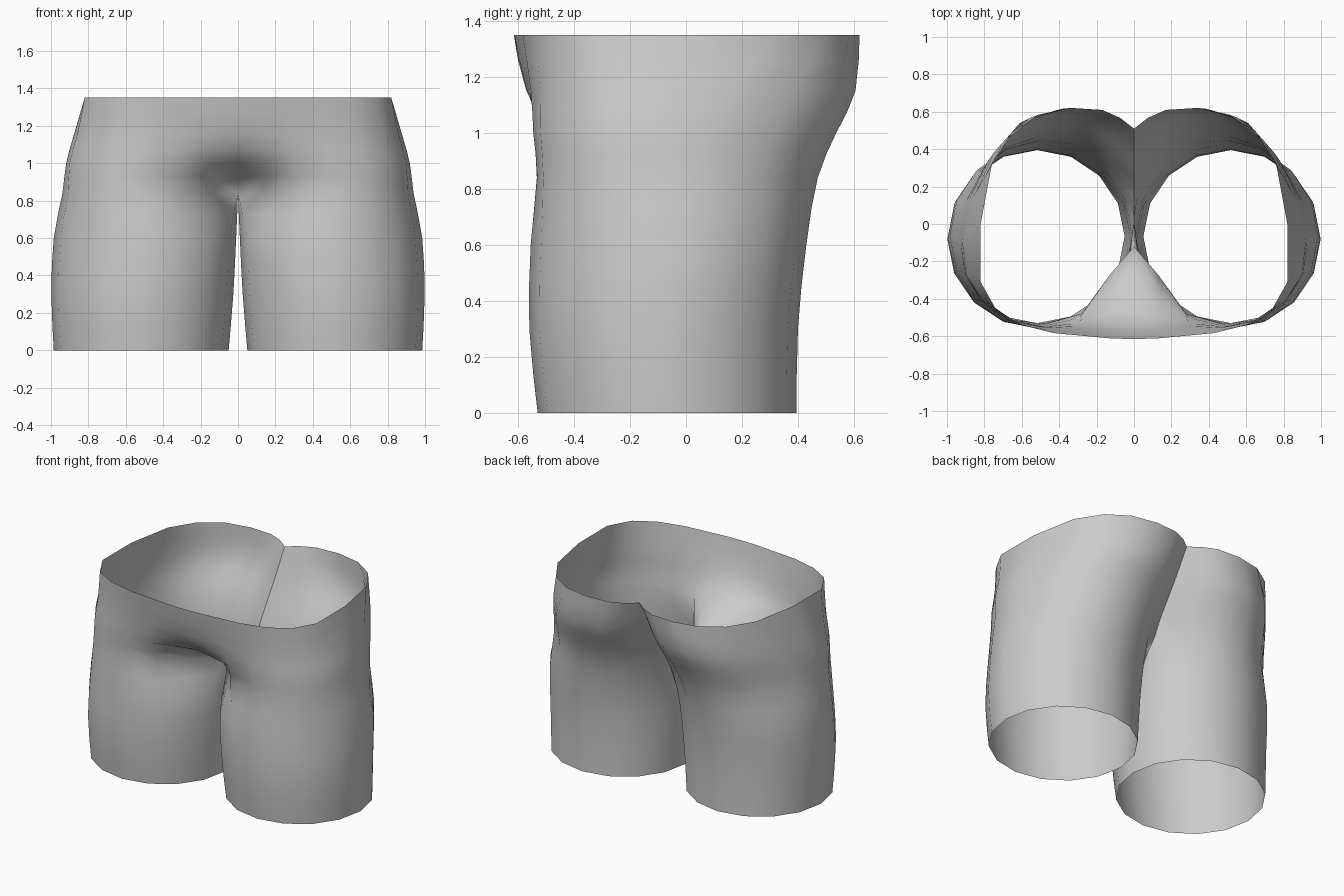
import bpy, bmesh, math
from mathutils import Vector

cube = bpy.data.objects.get("Cube")
if cube:
    bpy.data.objects.remove(cube, do_unlink=True)

SEGMENTS = 16  # sides of one leg tube


def midpoint(a, b, c, d):
    """Smooth halfway point between b and c."""
    return (b * 9 + c * 9 - a - d) / 16


def leg_ring(z, inner, outer, front, back):
    """Closed oval section of the leg, starting at the inner front."""
    cx, cy = (inner + outer) / 2, (front + back) / 2
    rx, ry = (outer - inner) / 2, (back - front) / 2
    ring = []
    for i in range(SEGMENTS):
        a = math.tau * (i + 9) / SEGMENTS
        ring.append(Vector((cx + rx * math.cos(a), cy + ry * math.sin(a), z)))
    return ring


def hip_ring(z, keys):
    """Half section of the body from front centre round to the back cleft."""
    pts = [Vector((x, y, z)) for x, y in keys]
    mirrored = Vector((-pts[1].x, pts[1].y, z))
    ext = [mirrored] + pts + [pts[-1] * 2 - pts[-2]]
    ring = []
    for i in range(len(pts) - 1):
        ring += [pts[i], midpoint(*ext[i:i + 4])]
    ring.append(pts[-1])
    ring.append((pts[0] + pts[-1]) / 2)  # closing point under the crotch
    return ring


# Sections from the leg openings up to the waist
rings = [
    leg_ring(0, .05, .985, -.53, .395),
    leg_ring(.3, .025, .998, -.56, .4),
    leg_ring(.6, .01, .985, -.555, .43),
    hip_ring(.84, [(0, -.12), (.28, -.48), (.68, -.51), (.91, -.26),
                   (.91, .1), (.68, .41), (.3, .46), (0, .2)]),
    hip_ring(1, [(0, -.45), (.3, -.53), (.66, -.52), (.9, -.27),
                 (.88, .12), (.66, .47), (.27, .53), (0, .29)]),
    hip_ring(1.15, [(0, -.57), (.28, -.56), (.64, -.52), (.86, -.28),
                    (.84, .18), (.61, .54), (.24, .6), (0, .39)]),
    hip_ring(1.35, [(0, -.615), (.25, -.6), (.6, -.54), (.82, -.31),
                    (.76, .32), (.51, .585), (.17, .61), (0, .51)]),
]
CROTCH = 6  # row index of the crotch once the rows are doubled

# Insert a smooth row between each pair of sections
rows = []
for i, ring in enumerate(rings):
    rows.append(ring)
    if i + 1 < len(rings):
        below, above = rings[max(i - 1, 0)], rings[min(i + 2, len(rings) - 1)]
        rows.append([midpoint(*p) for p in zip(below, ring, rings[i + 1], above)])

# Skin one half: closed tube below the crotch, open shell above it
bm = bmesh.new()
grid = []
for r, row in enumerate(rows):
    points = row if r <= CROTCH else row[:-1]
    line = []
    for j, p in enumerate(points):
        on_seam = r >= CROTCH and j in (0, SEGMENTS - 2, SEGMENTS - 1)
        line.append(bm.verts.new((0 if on_seam else max(p.x, .002), p.y, p.z)))
    grid.append(line)
for r in range(len(grid) - 1):
    spans = SEGMENTS if r < CROTCH else SEGMENTS - 2
    for j in range(spans):
        k = (j + 1) % SEGMENTS
        bm.faces.new((grid[r][j], grid[r][k], grid[r + 1][k], grid[r + 1][j]))

mesh = bpy.data.meshes.new("lower_body_shell")
bm.to_mesh(mesh)
bm.free()
body = bpy.data.objects.new("lower_body_shell", mesh)
bpy.context.collection.objects.link(body)

# Plain grey surface
grey = bpy.data.materials.new("plain_grey")
grey.use_nodes = True
colour = (.6, .6, .6, 1)
grey.diffuse_color = colour
grey.node_tree.nodes["Principled BSDF"].inputs["Base Color"].default_value = colour
mesh.materials.append(grey)

# Other half
mirror = body.modifiers.new("other_half", "MIRROR")
mirror.use_clip = True
mirror.merge_threshold = .0005

bpy.ops.object.select_all(action="DESELECT")
body.select_set(True)
bpy.context.view_layer.objects.active = body
bpy.ops.object.modifier_apply(modifier=mirror.name)
bpy.ops.object.shade_smooth_by_angle(angle=math.radians(60))
